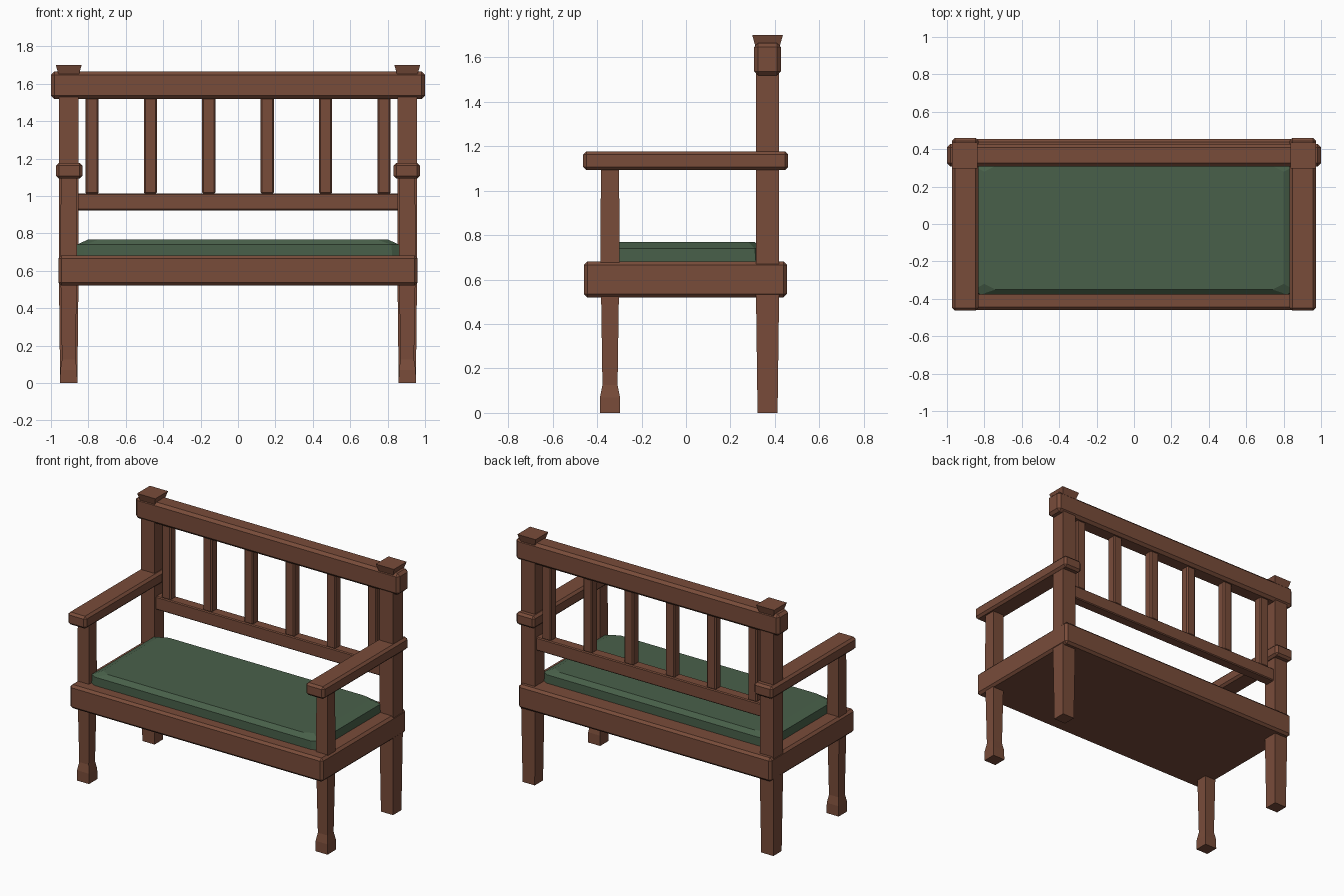
import bpy, bmesh

if "Cube" in bpy.data.objects:
    bpy.data.objects.remove(bpy.data.objects["Cube"])


def material(name, rgb):
    m = bpy.data.materials.new(name)
    m.diffuse_color = (*rgb, 1)
    m.use_nodes = True
    m.node_tree.nodes["Principled BSDF"].inputs["Base Color"].default_value = m.diffuse_color
    return m


wood = material("brown wood", (0.190, 0.072, 0.042))
fabric = material("green fabric", (0.066, 0.118, 0.068))


def finish(name, bm, mat, bevel=0.0):
    bmesh.ops.recalc_face_normals(bm, faces=bm.faces[:])
    me = bpy.data.meshes.new(name)
    bm.to_mesh(me)
    bm.free()
    me.materials.append(mat)
    ob = bpy.data.objects.new(name, me)
    bpy.context.collection.objects.link(ob)
    if bevel:
        mod = ob.modifiers.new("chamfer", "BEVEL")
        mod.width = bevel
        mod.segments = 1
    return ob


def box(name, x, y, z, bevel=0.0):
    """Chamfered wooden beam from (min, max) ranges."""
    bm = bmesh.new()
    bmesh.ops.create_cube(bm, size=1)
    for v in bm.verts:
        for i, (a, b) in enumerate((x, y, z)):
            v.co[i] = (a + b) / 2 + v.co[i] * (b - a)
    return finish(name, bm, wood, bevel)


def loft(name, loops, mat):
    """Skin stacked closed loops of points and cap both ends."""
    bm = bmesh.new()
    rings = [[bm.verts.new(p) for p in loop] for loop in loops]
    n = len(rings[0])
    for a, b in zip(rings, rings[1:]):
        for i in range(n):
            j = (i + 1) % n
            bm.faces.new((a[i], a[j], b[j], b[i]))
    bm.faces.new(rings[0][::-1])
    bm.faces.new(rings[-1])
    return finish(name, bm, mat)


def post(name, cx, cy, sections):
    """Square post; sections are (z, half width x, half width y)."""
    loft(name, [[(cx + sx * hx, cy + sy * hy, z)
                 for sx, sy in ((-1, -1), (1, -1), (1, 1), (-1, 1))]
                for z, hx, hy in sections], wood)


# Seat frame
box("seat_frame", (-0.96, 0.96), (-0.46, 0.455), (0.52, 0.682), 0.016)


# Cushion with cut corners and a sloped top edge
def cushion_loop(hx, y0, y1, cx, cy, z):
    return [(-hx + cx, y0, z), (hx - cx, y0, z), (hx, y0 + cy, z), (hx, y1 - cy, z),
            (hx - cx, y1, z), (-hx + cx, y1, z), (-hx, y1 - cy, z), (-hx, y0 + cy, z)]


loft("cushion", [cushion_loop(0.86, -0.378, 0.335, 0.035, 0.02, 0.67),
                 cushion_loop(0.86, -0.378, 0.335, 0.04, 0.025, 0.74),
                 cushion_loop(0.80, -0.35, 0.31, 0.06, 0.03, 0.768)], fabric)

# Posts, legs and armrests on both sides
for side, s in (("left", -1), ("right", 1)):
    post("back_post_" + side, s * 0.905, 0.367,
         [(0, 0.046, 0.045), (0.53, 0.052, 0.052), (1.64, 0.052, 0.052), (1.70, 0.069, 0.069)])
    post("front_leg_" + side, s * 0.905, -0.342,
         [(0, 0.046, 0.046), (0.07, 0.045, 0.045), (0.125, 0.036, 0.034), (0.53, 0.043, 0.04)])
    post("arm_support_" + side, s * 0.905, -0.342,
         [(0.67, 0.044, 0.043), (1.10, 0.042, 0.041)])
    x = sorted((s * 0.832, s * 0.973))
    box("armrest_" + side, x, (-0.463, 0.46), (1.092, 1.177), 0.015)

# Backrest rails and slats
box("top_rail", (-1, 1), (0.307, 0.427), (1.518, 1.665), 0.018)
box("lower_back_rail", (-0.87, 0.87), (0.33, 0.404), (0.923, 1.014), 0.006)
for i in range(6):
    cx = -0.781 + i * 0.3124
    box("back_slat_%d" % (i + 1), (cx - 0.035, cx + 0.035), (0.335, 0.399), (1.01, 1.525), 0.008)
